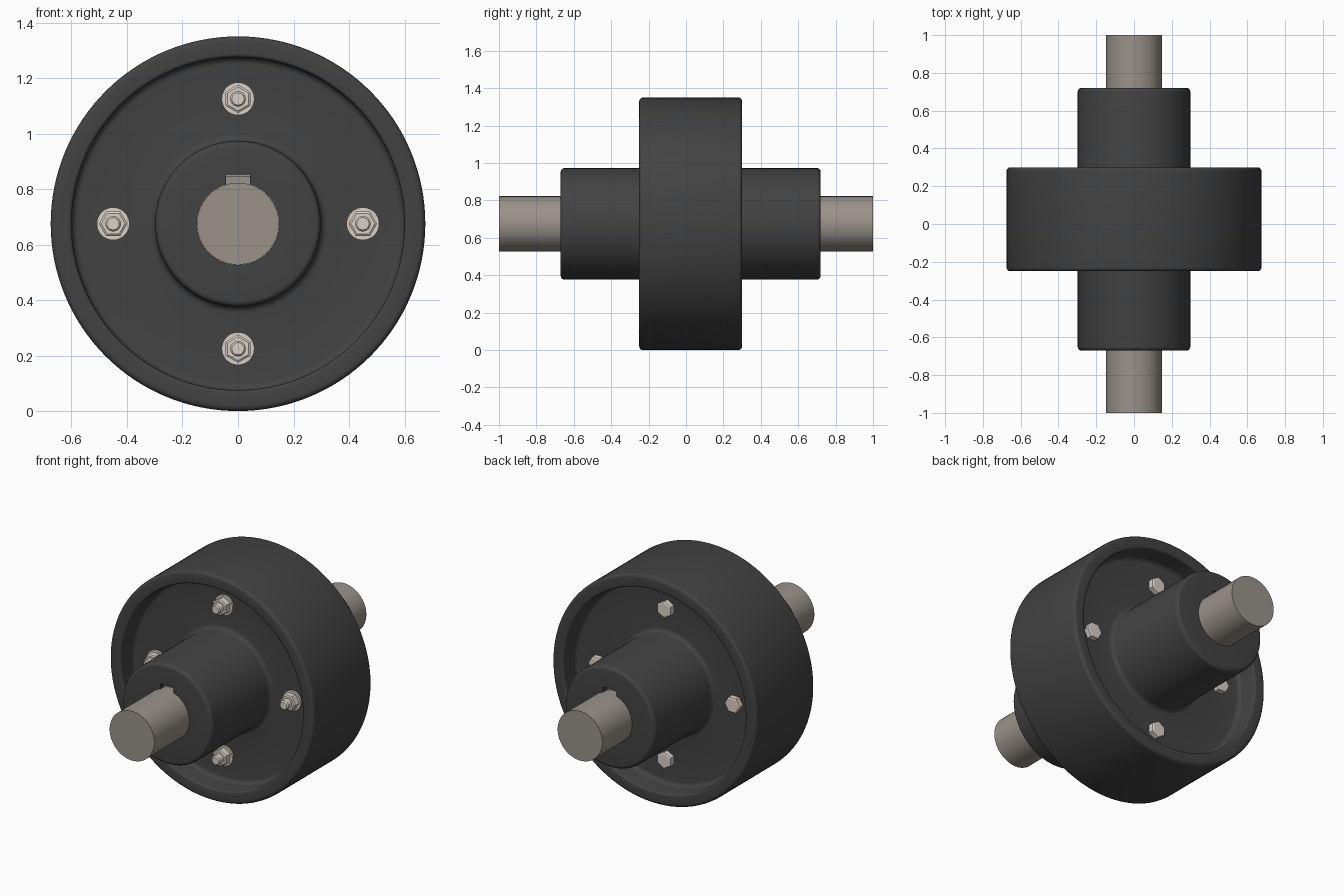
import bpy, bmesh, math
from mathutils import Vector

if "Cube" in bpy.data.objects:
    bpy.data.objects.remove(bpy.data.objects["Cube"])

CZ = 0.675      # height of the shaft axis
MID = 0.025     # joint plane between the two flange halves


def material(name, rgb):
    m = bpy.data.materials.new(name)
    m.diffuse_color = (*rgb, 1)
    m.use_nodes = True
    m.node_tree.nodes["Principled BSDF"].inputs["Base Color"].default_value = m.diffuse_color
    return m


IRON = material("cast_iron", (0.055, 0.055, 0.055))
STEEL = material("shaft_steel", (0.32, 0.29, 0.255))
BRIGHT = material("bright_steel", (0.70, 0.63, 0.57))


def fillet(points, steps=5):
    """Round the (r, y, radius) corners of a closed profile."""
    out = []
    for i, (r, y, rad) in enumerate(points):
        p = Vector((r, y))
        if not rad:
            out.append(p)
            continue
        a = p + (Vector(points[i - 1][:2]) - p).normalized() * rad
        b = p + (Vector(points[(i + 1) % len(points)][:2]) - p).normalized() * rad
        c = a + b - p
        for k in range(steps + 1):
            t = k / steps * math.pi / 2
            out.append(c + (a - c) * math.cos(t) + (b - c) * math.sin(t))
    return out


def finish(name, bm, mat):
    bmesh.ops.recalc_face_normals(bm, faces=bm.faces)
    me = bpy.data.meshes.new(name)
    bm.to_mesh(me)
    bm.free()
    ob = bpy.data.objects.new(name, me)
    bpy.context.collection.objects.link(ob)
    me.materials.append(mat)
    return ob


def smooth(ob):
    me = ob.data
    me.polygons.foreach_set("use_smooth", [True] * len(me.polygons))
    me.set_sharp_from_angle(angle=math.radians(30))


def lathe(name, profile, segs, mat, x=0, z=CZ, closed=False, turn=0.0):
    """Spin (r, y) points about the y direction; open profiles get end caps."""
    bm = bmesh.new()
    rings = []
    for k in range(segs):
        t = turn + k * math.tau / segs
        rings.append([bm.verts.new((x + r * math.cos(t), y, z + r * math.sin(t)))
                      for r, y in profile])
    n = len(profile)
    for k in range(segs):
        a, b = rings[k], rings[(k + 1) % segs]
        for i in range(n if closed else n - 1):
            j = (i + 1) % n
            bm.faces.new((a[i], a[j], b[j], b[i]))
    if not closed:
        bm.faces.new([r[0] for r in rings])
        bm.faces.new([r[-1] for r in rings])
    return finish(name, bm, mat)


def box(name, lo, hi, mat):
    bm = bmesh.new()
    bmesh.ops.create_cube(bm, size=1)
    for v in bm.verts:
        v.co = [(l + h) / 2 + c * (h - l) for l, h, c in zip(lo, hi, v.co)]
    return finish(name, bm, mat)


# Flange halves: bored hub, web and protecting rim, with a keyway cut through
keyway = box("keyway_cutter", (-0.044, -0.9, CZ + 0.05), (0.044, 0.9, CZ + 0.174), IRON)
keyway.hide_render = True
half = [(0.148, 0, 0), (0.148, 0.695, 0), (0.298, 0.695, 0.02), (0.298, 0.15, 0.025),
        (0.60, 0.15, 0.025), (0.60, 0.275, 0.012), (0.675, 0.275, 0.02), (0.675, 0, 0)]
for name, s in (("front_flange", -1), ("back_flange", 1)):
    prof = [(p.x, MID + s * p.y) for p in fillet(half)]
    ob = lathe(name, prof, 128, IRON, closed=True)
    mod = ob.modifiers.new("keyway", "BOOLEAN")
    mod.operation, mod.solver, mod.object = "DIFFERENCE", "EXACT", keyway
    bpy.context.view_layer.objects.active = ob
    bpy.ops.object.modifier_apply(modifier=mod.name)
    smooth(ob)
bpy.data.objects.remove(keyway)

# Shaft and its key
smooth(lathe("shaft", [(0.1475, -1), (0.1475, 1)], 96, STEEL))
box("shaft_key", (-0.043, -0.63, CZ + 0.06), (0.043, 0.68, CZ + 0.172), STEEL)

# Four bolts: hex head at the back; washer, nut and threaded end at the front
for k in range(4):
    t = k * math.pi / 2
    x, z = 0.45 * math.cos(t), CZ + 0.45 * math.sin(t)
    at = dict(x=x, z=z, mat=BRIGHT)
    fy, by = MID - 0.15, MID + 0.15
    lathe(f"bolt_head_{k}", [(0.049, by - 0.01), (0.049, by + 0.032), (0.042, by + 0.036)],
          6, turn=t, **at)
    smooth(lathe(f"bolt_shank_{k}", [(0.028, by), (0.028, -0.208), (0.022, -0.215)],
                 32, **at))
    smooth(lathe(f"washer_{k}", [(0.059, fy + 0.01), (0.059, fy - 0.012)], 40, **at))
    lathe(f"nut_{k}", [(0.051, fy), (0.051, fy - 0.046), (0.043, fy - 0.051)],
          6, turn=t, **at)
